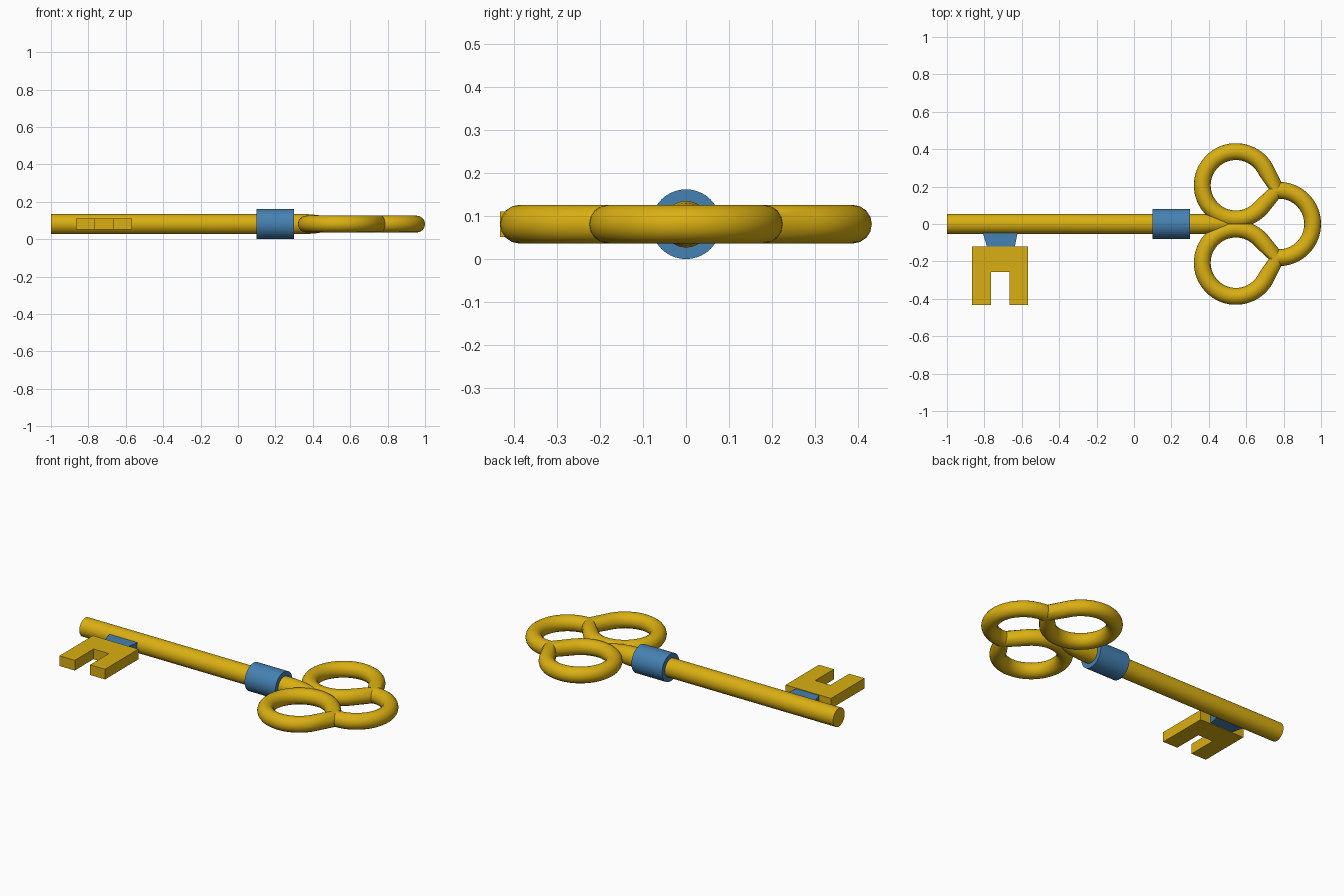
import bpy, math
from mathutils import Vector

if "Cube" in bpy.data.objects:
    bpy.data.objects.remove(bpy.data.objects["Cube"])

Z = 0.081  # height of the key's middle plane


def material(name, rgb):
    m = bpy.data.materials.new(name)
    m.diffuse_color = (*rgb, 1)
    m.use_nodes = True
    m.node_tree.nodes["Principled BSDF"].inputs["Base Color"].default_value = m.diffuse_color
    return m


GOLD = material("gold", (0.70, 0.43, 0.006))
BLUE = material("blue", (0.06, 0.22, 0.45))


def mesh_object(name, verts, faces, mat):
    me = bpy.data.meshes.new(name)
    me.from_pydata(verts, [], faces)
    me.materials.append(mat)
    ob = bpy.data.objects.new(name, me)
    bpy.context.collection.objects.link(ob)
    return ob


def smooth(ob):
    bpy.ops.object.select_all(action='DESELECT')
    ob.select_set(True)
    bpy.context.view_layer.objects.active = ob
    bpy.ops.object.shade_smooth_by_angle(angle=math.radians(40))


def lathe_x(name, profile, mat, n=40):
    """Revolve (x, radius) points about the key's long axis."""
    verts = [(x, r * math.cos(2 * math.pi * i / n), Z + r * math.sin(2 * math.pi * i / n))
             for x, r in profile for i in range(n)]
    faces = [(k * n + i, k * n + (i + 1) % n, (k + 1) * n + (i + 1) % n, (k + 1) * n + i)
             for k in range(len(profile) - 1) for i in range(n)]
    faces += [tuple(reversed(range(n))), tuple(range((len(profile) - 1) * n, len(profile) * n))]
    # outward winding for rings that advance along +x
    ob = mesh_object(name, verts, faces, mat)
    smooth(ob)
    return ob


def plate(name, outline, thickness, mat):
    """Extrude a counter-clockwise xy outline, centred on the middle plane."""
    n = len(outline)
    verts = [(x, y, Z + s * thickness / 2) for s in (-1, 1) for x, y in outline]
    faces = [(i, (i + 1) % n, n + (i + 1) % n, n + i) for i in range(n)]
    faces += [tuple(reversed(range(n))), tuple(range(n, 2 * n))]
    return mesh_object(name, verts, faces, mat)


def pipe(name, points, closed):
    """Round rod of radius 0.045 along a flat path."""
    cu = bpy.data.curves.new(name, 'CURVE')
    cu.dimensions = '3D'
    cu.bevel_depth = 0.045
    cu.bevel_resolution = 6
    cu.use_fill_caps = not closed
    sp = cu.splines.new('POLY')
    sp.points.add(len(points) - 1)
    for p, (x, y) in zip(sp.points, points):
        p.co = (x, y, Z, 1)
    sp.use_cyclic_u = closed
    cu.materials.append(GOLD)
    ob = bpy.data.objects.new(name, cu)
    bpy.context.collection.objects.link(ob)
    bpy.ops.object.select_all(action='DESELECT')
    ob.select_set(True)
    bpy.context.view_layer.objects.active = ob
    bpy.ops.object.convert(target='MESH')
    smooth(bpy.context.object)


def arc(cx, cy, r, a0, a1, n):
    return [(cx + r * math.cos(math.radians(a0 + (a1 - a0) * i / n)),
             cy + r * math.sin(math.radians(a0 + (a1 - a0) * i / n))) for i in range(n + 1)]


# Shaft, tapering away between the two side loops
lathe_x("shaft", [(-1, 0.054), (0.36, 0.054), (0.42, 0.049), (0.48, 0.038), (0.60, 0.012)], GOLD)

# Collar
lathe_x("collar", [(0.10, 0.081), (0.30, 0.081)], BLUE)

# Handle: two side loops drawn to a point, and an end arc joining the points
loop = arc(0.545, 0.207, 0.18, 25, 321, 48) + [(0.765, 0.183)]
for name, s in (("left_loop", 1), ("right_loop", -1)):
    pipe(name, [(x, s * y) for x, y in loop], True)
pipe("end_loop", arc(0.775, 0, 0.18, -94, 94, 36), False)

# Bit with its two teeth, and the neck holding it to the shaft
plate("bit", [(-0.865, -0.432), (-0.765, -0.432), (-0.765, -0.257), (-0.665, -0.257),
              (-0.665, -0.432), (-0.567, -0.432), (-0.567, -0.12), (-0.865, -0.12)], 0.06, GOLD)
plate("bit_neck", [(-0.785, -0.125), (-0.638, -0.125), (-0.62, -0.035), (-0.812, -0.035)],
      0.052, BLUE)
